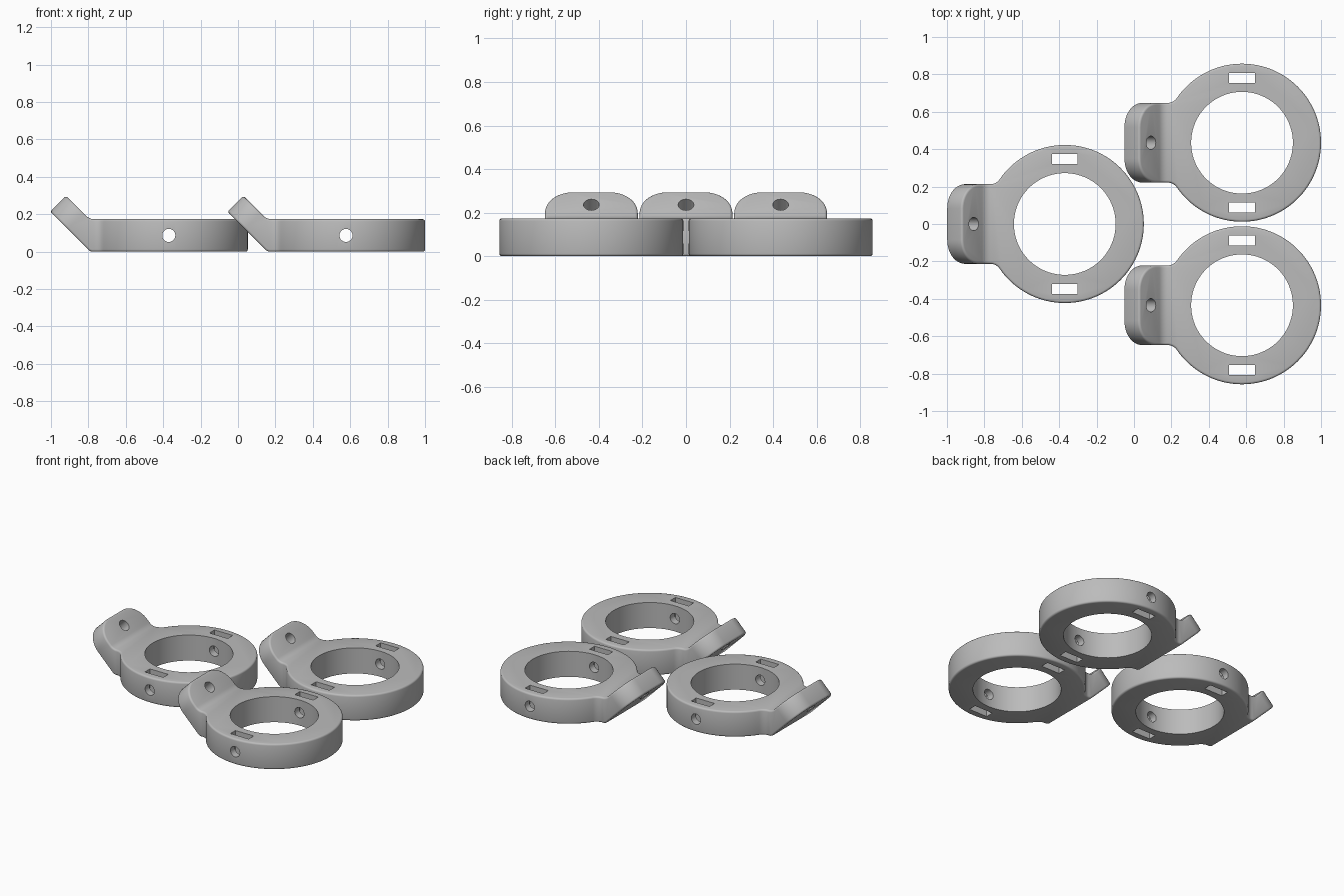
import bpy, bmesh, math
from mathutils import Vector

if "Cube" in bpy.data.objects:
    bpy.data.objects.remove(bpy.data.objects["Cube"])

R_OUT, R_IN, HEIGHT = 0.4225, 0.272, 0.174
TAB_HALF, FILLET, TIP_R = 0.213, 0.06, 0.13

grey = bpy.data.materials.new("mid grey")
grey.diffuse_color = (0.5, 0.5, 0.5, 1)
grey.use_nodes = True
grey.node_tree.nodes["Principled BSDF"].inputs["Base Color"].default_value = grey.diffuse_color


def arc(cx, cy, r, a0, a1, n):
    """Points along an arc, angles in radians, both ends included."""
    return [(cx + r * math.cos(a0 + (a1 - a0) * i / n),
             cy + r * math.sin(a0 + (a1 - a0) * i / n)) for i in range(n + 1)]


def round_corner(p, prev, nxt, r, n=6):
    """Replace an outline corner by a tangent arc."""
    p, d0, d1 = Vector(p), Vector(prev) - Vector(p), Vector(nxt) - Vector(p)
    d0.normalize()
    d1.normalize()
    half = d0.angle(d1) / 2
    c = p + (d0 + d1).normalized() * (r / math.sin(half))
    s = p + d0 * (r / math.tan(half)) - c
    e = p + d1 * (r / math.tan(half)) - c
    return [tuple(c + s.lerp(e, i / n).normalized() * r) for i in range(n + 1)]


def prism(name, pts, origin, u, v, w, lo, hi):
    """Extrude a 2D outline, laid out on axes u and v, along w."""
    origin, u, v, w = (Vector(a) for a in (origin, u, v, w))
    bm = bmesh.new()
    rings = [[bm.verts.new(origin + u * a + v * b + w * h) for a, b in pts] for h in (lo, hi)]
    n = len(pts)
    bm.faces.new(rings[0])
    bm.faces.new(rings[1])
    for i in range(n):
        j = (i + 1) % n
        bm.faces.new((rings[0][i], rings[0][j], rings[1][j], rings[1][i]))
    bmesh.ops.recalc_face_normals(bm, faces=bm.faces)
    mesh = bpy.data.meshes.new(name)
    bm.to_mesh(mesh)
    bm.free()
    ob = bpy.data.objects.new(name, mesh)
    bpy.context.collection.objects.link(ob)
    mesh.materials.append(grey)
    return ob


def select(ob):
    bpy.ops.object.select_all(action='DESELECT')
    ob.select_set(True)
    bpy.context.view_layer.objects.active = ob


def combine(target, tool, operation):
    mod = target.modifiers.new("cut", 'BOOLEAN')
    mod.operation, mod.solver, mod.object = operation, 'EXACT', tool
    select(target)
    bpy.ops.object.modifier_apply(modifier=mod.name)
    bpy.data.objects.remove(tool)


X, Y, Z, O = (1, 0, 0), (0, 1, 0), (0, 0, 1), (0, 0, 0)
S = math.sqrt(0.5)

# Plan outline: disc flowing into a straight neck through concave fillets
cy = TAB_HALF + FILLET
cx = -math.sqrt((R_OUT + FILLET) ** 2 - cy ** 2)
a = math.atan2(cy, cx)
plan = arc(0, 0, R_OUT, -a, a, 96)
upper = arc(cx, cy, FILLET, a - math.pi, -math.pi / 2, 8)[1:] + [(-0.8, TAB_HALF)]
plan += upper + [(x, -y) for x, y in reversed(upper)]
body = prism("bracket_left", plan, O, X, Y, Z, -0.1, 0.4)

# Side outline: flat ring thickness with a tab bent up at 45 degrees
tip_low, tip_high = (-0.634, 0.214), (-0.549, 0.299)
low = (tip_low[0] + tip_low[1], 0)
high = (tip_high[0] + tip_high[1] - HEIGHT, HEIGHT)
side = ([(0.6, 0), (0.6, HEIGHT)] + round_corner(high, (0.6, HEIGHT), tip_high, 0.06)
        + [tip_high, tip_low] + round_corner(low, tip_low, (0.6, 0), 0.035))
combine(body, prism("side_cutter", side, O, X, Z, Y, -0.6, 0.6), 'INTERSECT')

# Round the two tab tip corners in the tilted plane
for s in (1, -1):
    corner = arc(-TIP_R, TAB_HALF - TIP_R, TIP_R, math.pi / 2, 0, 12)
    corner += [(0.05, TAB_HALF - TIP_R), (0.05, TAB_HALF + 0.05), (-TIP_R, TAB_HALF + 0.05)]
    cutter = prism("tip_cutter", corner, (tip_high[0], 0, tip_high[1]),
                   (-S, 0, S), (0, s, 0), (S, 0, S), -0.25, 0.1)
    combine(body, cutter, 'DIFFERENCE')

# Soften the outer edges
bevel = body.modifiers.new("soft_edges", 'BEVEL')
bevel.width, bevel.segments = 0.012, 3
bevel.limit_method, bevel.angle_limit = 'ANGLE', math.radians(40)
bevel.use_clamp_overlap = False
select(body)
bpy.ops.object.modifier_apply(modifier=bevel.name)


def circle(r, n):
    return arc(0, 0, r, 0, 2 * math.pi, n)[:-1]


# Centre opening, cross hole, tilted tab hole and two strap slots
combine(body, prism("bore", circle(R_IN, 80), O, X, Y, Z, -0.2, 0.5), 'DIFFERENCE')
combine(body, prism("cross_hole", circle(0.035, 28), (0, 0, HEIGHT / 2), X, Z, Y, -0.6, 0.6),
        'DIFFERENCE')
combine(body, prism("tab_hole", circle(0.036, 28), (-0.486, 0, 0.237),
                    (-S, 0, S), Y, (S, 0, S), -0.25, 0.15), 'DIFFERENCE')
for s in (1, -1):
    slot = [(-0.069, -0.027), (0.069, -0.027), (0.069, 0.027), (-0.069, 0.027)]
    combine(body, prism("slot", slot, (0, s * 0.347, 0), X, Y, Z, -0.2, 0.5), 'DIFFERENCE')

select(body)
bpy.ops.object.shade_smooth_by_angle(angle=math.radians(32))

# Three identical brackets
body.location = (-0.37, 0, 0)
for name, y in (("bracket_back", 0.4345), ("bracket_front", -0.4345)):
    copy = body.copy()
    copy.name = name
    copy.location = (0.5775, y, 0)
    bpy.context.collection.objects.link(copy)
